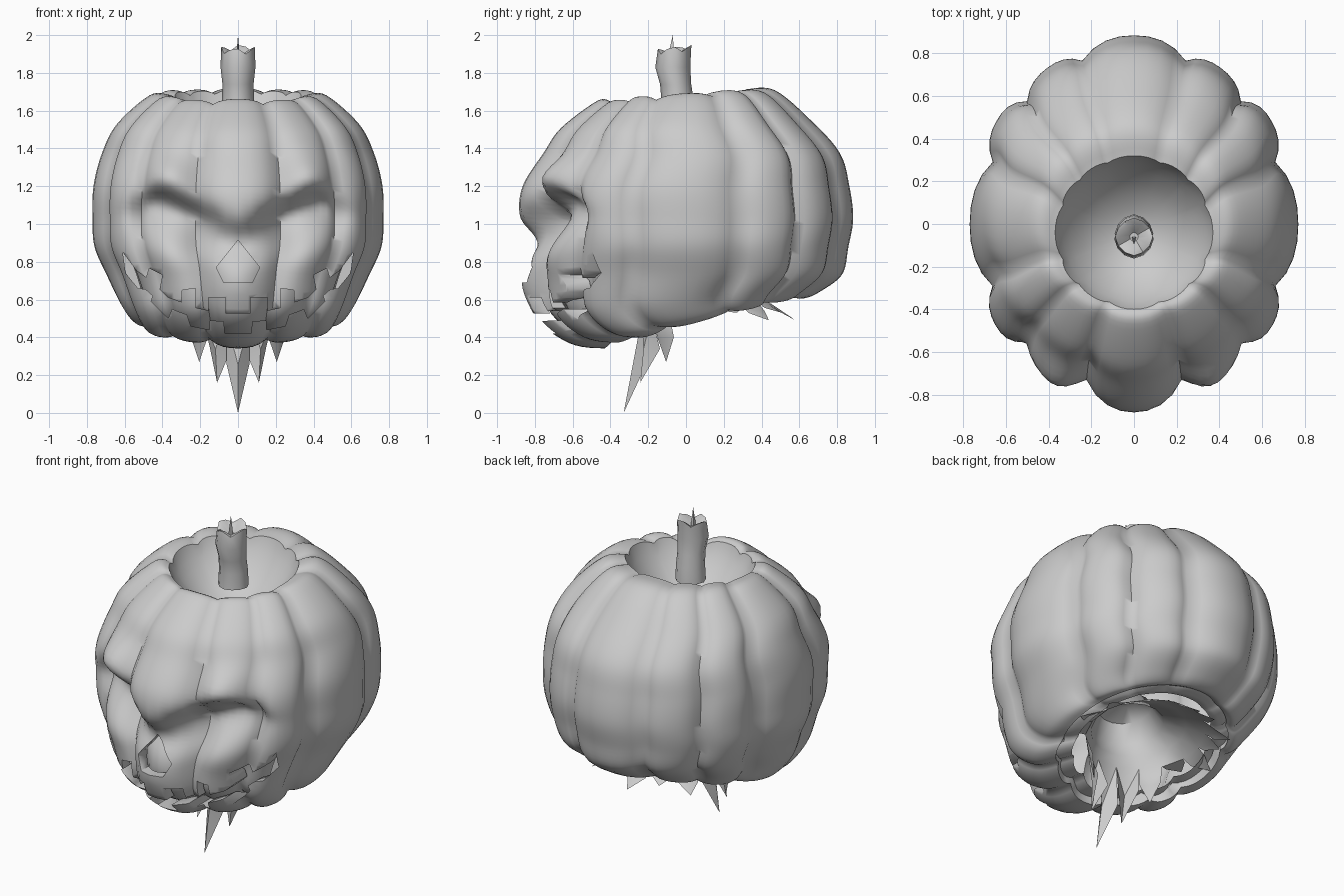
import bpy, bmesh, math
from mathutils import Vector

cube = bpy.data.objects.get("Cube")
if cube:
    bpy.data.objects.remove(cube, do_unlink=True)

grey = bpy.data.materials.new("plain_grey")
grey.use_nodes = True
grey.diffuse_color = (0.6, 0.6, 0.6, 1)
grey.node_tree.nodes["Principled BSDF"].inputs["Base Color"].default_value = (0.6, 0.6, 0.6, 1)


def make(name, verts, faces):
    mesh = bpy.data.meshes.new(name)
    mesh.from_pydata(verts, [], faces)
    mesh.materials.append(grey)
    ob = bpy.data.objects.new(name, mesh)
    bpy.context.collection.objects.link(ob)
    return ob


def activate(ob):
    bpy.ops.object.select_all(action='DESELECT')
    ob.select_set(True)
    bpy.context.view_layer.objects.active = ob


def smooth(ob, angle=70):
    activate(ob)
    bpy.ops.object.shade_smooth_by_angle(angle=math.radians(angle))


def grid_faces(rows, n):
    return [(r * n + c, (r + 1) * n + c, (r + 1) * n + (c + 1) % n, r * n + (c + 1) % n)
            for r in range(rows - 1) for c in range(n)]


def catmull(p, q, r, s, t):
    return [0.5 * (2 * b + (c - a) * t + (2 * a - 5 * b + 4 * c - d) * t * t
                   + (3 * b - a - 3 * c + d) * t ** 3) for a, b, c, d in zip(p, q, r, s)]


# Ribs: angles of the grooves, measured from the front; four ribs sit a little lower
GROOVES = [-19, 19, 46, 69, 111, 135, 160, 200, 225, 249, 291, 314, 341]
LOW = {19: .45, 135: .25, 200: .25, 314: .45}
COLS = []
for a, b in zip(GROOVES, GROOVES[1:]):
    low = LOW.get(a, 0)
    for j in range(8):
        u = j / 8
        deep = 1.45 if (a if u < .5 else b) in (-19, 19, 341) else 1.1
        COLS.append((math.radians(a + (b - a) * u), low + (deep - low) * abs(2 * u - 1) ** 2.6))

# Shell levels: centre y, half width, half depth, height, tilt, groove depth
LEVELS = [
    (-.04, .37, .36, 1.685, .09, .03),
    (.00, .47, .47, 1.68, .06, .035),
    (.00, .64, .66, 1.53, .03, .05),
    (.03, .72, .785, 1.375, .0, .065),
    (.00, .765, .865, 1.20, .0, .072),
    (.00, .77, .885, 1.03, .0, .072),
    (.00, .76, .86, .88, .0, .07),
    (-.01, .695, .835, .73, .0, .07),
    (-.05, .62, .75, .58, .08, .06),
    (.00, .55, .62, .488, .19, .045),
    (.07, .48, .50, .462, .28, .035),
]


def ring(level):
    yc, rx, ry, z, tilt, groove = level
    pts = []
    for a, g in COLS:
        k = 1 - groove * g
        x, y = rx * k * math.sin(a), yc - ry * k * math.cos(a)
        pts.append(Vector((x, y, 1 + (z + tilt * y - 1) * k)))
    return pts


def bump(x, z, cx, cz, size):
    return math.exp(-((x - cx) ** 2 + (z - cz) ** 2) / size ** 2)


def carve_face(p):
    # Brows, slanted eye sockets, cheeks and nose bridge
    if p.y > -.2:
        return p
    x, z = abs(p.x), p.z
    a, b = Vector((.20, 1.0)), Vector((.41, 1.10))
    q, d = Vector((x, z)), b - a
    t = max(0, min(1, (q - a).dot(d) / d.length_squared))
    away = q - (a + d * t)
    size = .115 - .035 * math.tanh(away.y / .06)
    dy = .16 * math.exp(-(away.length / size) ** 2)
    dy -= .07 * bump(x, z, .40, 1.26, .11)
    dy -= .03 * bump(x, z, .38, .83, .13)
    dy += .06 * bump(x, z, 0, .90, .09)
    dy -= .03 * bump(x, z, 0, .68, .10)
    return p + Vector((0, dy, 0))


def skin(name, levels, sub=6):
    verts = []
    last = len(levels) - 1
    for i in range(last):
        four = [levels[max(0, min(last, i + k))] for k in (-1, 0, 1, 2)]
        for s in range(sub):
            verts += [carve_face(p) for p in ring(catmull(*four, s / sub))]
    verts += ring(levels[-1])
    return make(name, verts, grid_faces(last * sub + 1, len(COLS)))


shell = skin("pumpkin_shell", LEVELS)
thick = shell.modifiers.new("thickness", 'SOLIDIFY')
thick.thickness = .06
thick.offset = -1

# Inner lining that closes the mouth and nose from behind
smooth(skin("inner_lining", [(yc, rx - .09, ry - .09, z + (.02 if z < .5 else 0), tilt, groove)
                             for yc, rx, ry, z, tilt, groove in LEVELS[2:]]))

# Mouth and nose openings, half outlines mirrored across the middle
MOUTH = [(0, .525), (.065, .525), (.065, .61), (.155, .61), (.155, .54), (.225, .555),
         (.225, .66), (.295, .65), (.30, .585), (.37, .61), (.415, .655), (.40, .73),
         (.47, .765), (.485, .715), (.535, .75), (.61, .85), (.595, .74), (.53, .66),
         (.49, .655), (.45, .62), (.46, .59), (.37, .50), (.35, .55), (.27, .52),
         (.25, .46), (.15, .44), (.15, .49), (.075, .485), (.07, .42), (0, .42)]
NOSE = [(0, .915), (.115, .77), (.075, .69)]


def cut(ob, name, half):
    outline = half + [(-x, z) for x, z in reversed(half) if x > 0]
    n = len(outline)
    pts = [(x, y, z) for y in (-1.2, -.42) for x, z in outline]
    faces = [tuple(range(n)), tuple(reversed(range(n, 2 * n)))]
    faces += [(i, i + n, (i + 1) % n + n, (i + 1) % n) for i in range(n)]
    cutter = make(name, pts, faces)
    bm = bmesh.new()
    bm.from_mesh(cutter.data)
    bmesh.ops.recalc_face_normals(bm, faces=bm.faces)
    bm.to_mesh(cutter.data)
    bm.free()
    cutter.hide_render = True
    mod = ob.modifiers.new(name, 'BOOLEAN')
    mod.operation = 'DIFFERENCE'
    mod.solver = 'EXACT'
    mod.object = cutter
    return cutter


cutters = [cut(shell, "mouth_cutter", MOUTH), cut(shell, "nose_cutter", NOSE)]
activate(shell)
for mod in list(shell.modifiers):
    bpy.ops.object.modifier_apply(modifier=mod.name)
for c in cutters:
    bpy.data.objects.remove(c, do_unlink=True)
smooth(shell)

# Deep bowl sunk into the top opening
verts, steps = [], (1, .97, .9, .8, .65, .5, .3, .15, .03)
mid = Vector((0, -.04, 0))
for s in steps:
    for p in ring(LEVELS[0][:5] + (LEVELS[0][5] * s ** 6,)):
        q = mid + (p - mid) * s
        verts.append((q.x, q.y, 1.68 + (p.z - 1.68) * s - .30 * (1 - s * s) ** .8))
n = len(COLS)
bowl = make("top_bowl", verts,
            grid_faces(len(steps), n) + [tuple(range((len(steps) - 1) * n, len(steps) * n))])
smooth(bowl)

# Stem: leaning tube with a ragged, shallow end
N = 12
STEM = [(1.88, -.06, .02, 0), (1.92, -.06, .065, .6), (1.925, -.06, .086, 1), (1.83, -.07, .09, .2),
        (1.74, -.055, .08, 0), (1.66, -.045, .083, 0), (1.565, -.045, .088, 0)]
verts = []
for z, yc, r, rag in STEM:
    for i in range(N):
        a = 2 * math.pi * i / N
        wave = rag * (.018 * math.cos(4 * a + .8) - .01 * math.cos(a))
        k = r * (1 + .03 * math.cos(4 * a))
        verts.append((k * math.sin(a), yc - k * math.cos(a), z + wave))
stem = make("stem", verts, grid_faces(len(STEM), N) + [tuple(reversed(range(N)))])
smooth(stem, 45)

# Thin fibre standing in the stem end
make("stem_fibre", [(-.012, -.06, 1.86), (.012, -.06, 1.86), (0, -.07, 2.0), (0, -.1, 1.87)],
     [(0, 1, 2), (1, 3, 2), (3, 0, 2)])

# Leafy collar under the shell: a cup that flares into pointed, keeled leaves
N, CY = 16, .1
RINGS = [(.05, .86, -.18), (.15, .82, -.18), (.20, .70, -.15), (.27, .62, -.06), (.34, .55, 0)]


def polar(r, a, z, shift=0.0):
    return Vector((r * math.sin(a), CY + shift - r * math.cos(a), z))


verts = []
for r, z, shift in RINGS:
    for i in range(N):
        p = polar(r, 2 * math.pi * (i - .5) / N, z, shift)
        verts.append(p + Vector((0, 0, .12 * (p.y - CY))))
faces = grid_faces(len(RINGS), N) + [tuple(range(N))]
TIPS = {0: (.43, 0.0), 1: (.36, .16), 2: (.29, .27)}
base = (len(RINGS) - 1) * N
for i in range(N):
    a = 2 * math.pi * i / N
    k = min(i, N - i)
    tip_r, tip_z = TIPS.get(k, (.48, .49) if k % 2 == 0 else (.44, .53))
    lean = (-.08 if i == 1 else .08) if k == 1 else 0
    left, right = base + i, base + (i + 1) % N
    tip = polar(tip_r, a + lean, tip_z)
    centre = (verts[left] + verts[right]) / 2
    ridge = centre.lerp(tip, .5)
    inward = polar(-.07 if k < 2 else -.02, a, 0) - polar(0, a, 0)
    s = len(verts)
    verts += [ridge + (verts[left] - centre) * .9 + inward, ridge,
              ridge + (verts[right] - centre) * .9 + inward, tip]
    faces += [(left, s, s + 1), (left, s + 1, right), (right, s + 1, s + 2),
              (s, s + 3, s + 1), (s + 1, s + 3, s + 2)]
collar = make("leaf_collar", verts, faces)
smooth(collar, 50)
